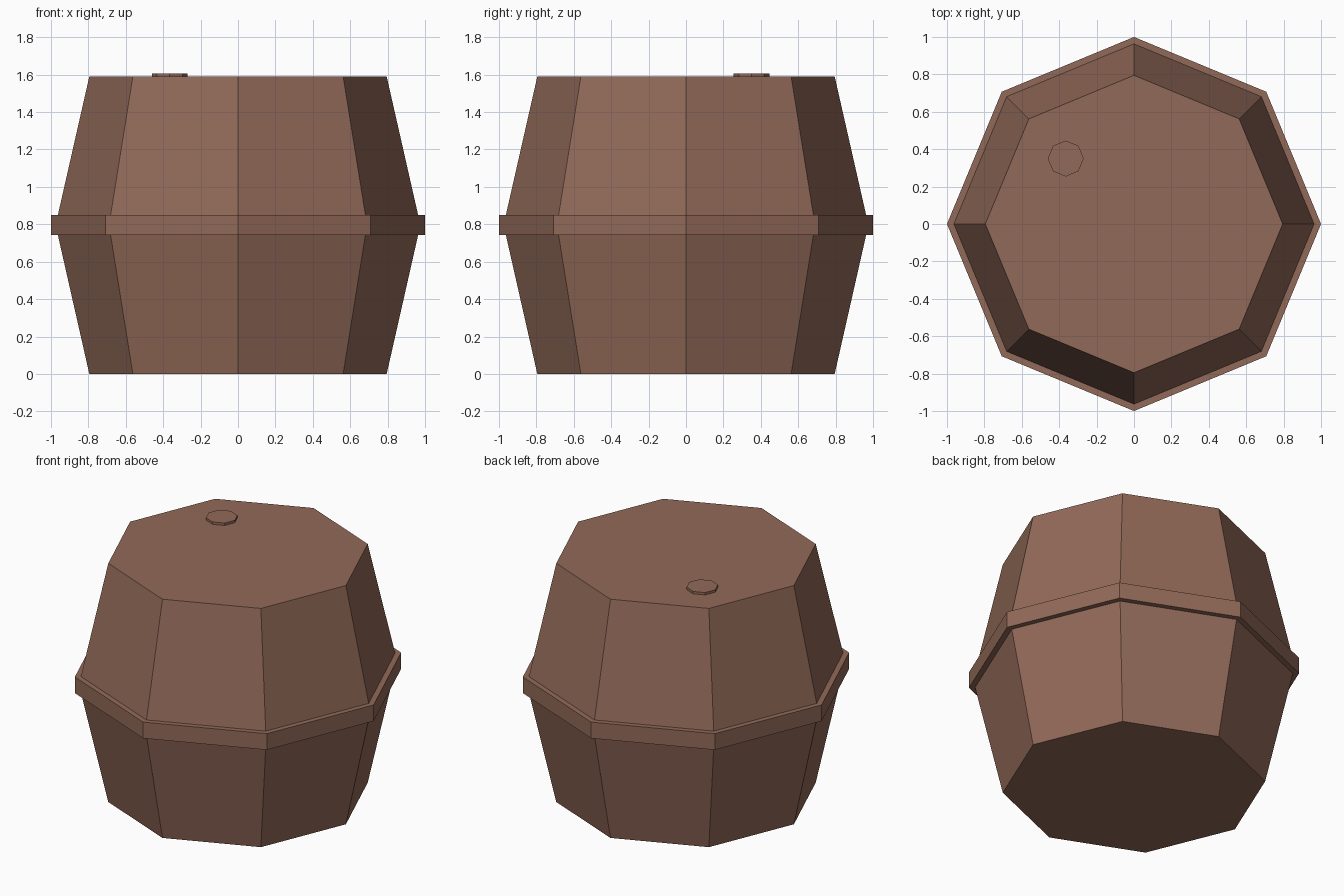
import bpy, bmesh, math

if "Cube" in bpy.data.objects:
    bpy.data.objects.remove(bpy.data.objects["Cube"])


def material(name, color):
    m = bpy.data.materials.new(name)
    m.diffuse_color = (*color, 1.0)
    m.use_nodes = True
    m.node_tree.nodes["Principled BSDF"].inputs["Base Color"].default_value = m.diffuse_color
    return m


brown = material("brown wood", (0.285, 0.142, 0.098))


def lathe(name, profile, mat, sides=8, center=(0, 0)):
    """Flat-sided solid from (radius, z) rings, capped at both ends."""
    bm = bmesh.new()
    rings = []
    for r, z in profile:
        rings.append([bm.verts.new((center[0] + r * math.cos(2 * math.pi * i / sides),
                                    center[1] + r * math.sin(2 * math.pi * i / sides), z))
                      for i in range(sides)])
    for low, high in zip(rings, rings[1:]):
        for i in range(sides):
            j = (i + 1) % sides
            bm.faces.new((low[i], low[j], high[j], high[i]))
    bm.faces.new(rings[0][::-1])
    bm.faces.new(rings[-1])
    bmesh.ops.recalc_face_normals(bm, faces=bm.faces)
    mesh = bpy.data.meshes.new(name)
    bm.to_mesh(mesh)
    bm.free()
    mesh.materials.append(mat)
    obj = bpy.data.objects.new(name, mesh)
    bpy.context.collection.objects.link(obj)
    return obj


# Barrel body with the raised band around its widest part
lathe("barrel_body", [(0.795, 0.0), (0.963, 0.742), (1.0, 0.742),
                      (1.0, 0.85), (0.963, 0.85), (0.795, 1.59)], brown)

# Small bung on the lid
lathe("bung", [(0.096, 1.58), (0.096, 1.606)], brown, center=(-0.365, 0.35))
